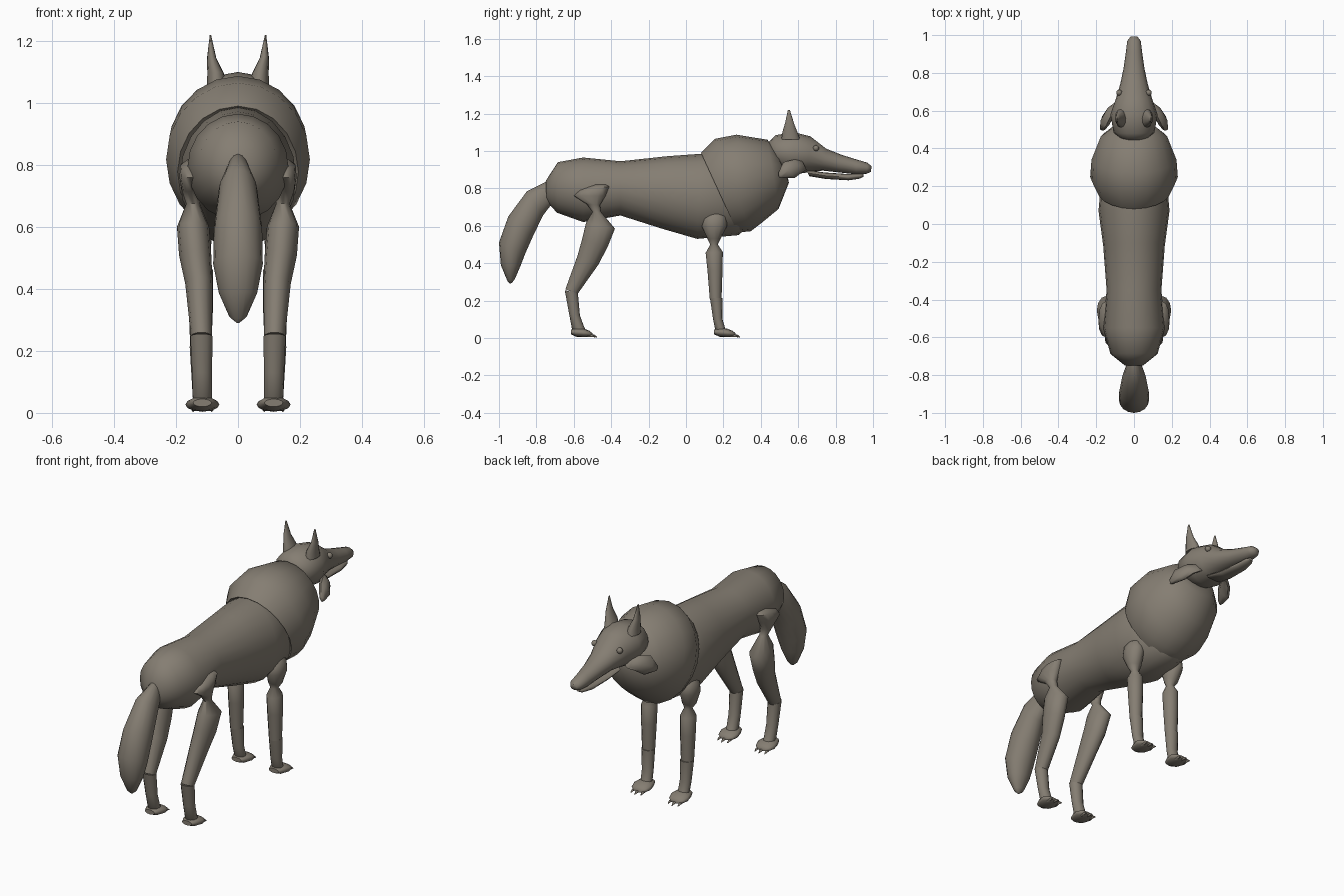
import bpy, bmesh, math
from mathutils import Vector

fur = bpy.data.materials.new("grey brown fur")
fur.diffuse_color = (0.235, 0.208, 0.17, 1)


def finish(name, bm, angle=60):
    bmesh.ops.recalc_face_normals(bm, faces=bm.faces)
    me = bpy.data.meshes.new(name)
    bm.to_mesh(me)
    bm.free()
    me.materials.append(fur)
    ob = bpy.data.objects.new(name, me)
    bpy.context.collection.objects.link(ob)
    bpy.ops.object.select_all(action='DESELECT')
    ob.select_set(True)
    bpy.context.view_layer.objects.active = ob
    bpy.ops.object.shade_smooth_by_angle(angle=math.radians(angle))
    return ob


def loft(name, rings, side=1, seg=16, angle=60):
    """Skin elliptical rings; each is (y1, z1, y2, z2, x centre, half width)."""
    bm = bmesh.new()
    loops = []
    for y1, z1, y2, z2, x, w in rings:
        c = Vector((side * x, (y1 + y2) / 2, (z1 + z2) / 2))
        a = Vector((0, (y1 - y2) / 2, (z1 - z2) / 2))
        loops.append([bm.verts.new(c + a * math.cos(t) + Vector((w * math.sin(t), 0, 0)))
                      for t in (2 * math.pi * i / seg for i in range(seg))])
    for p, q in zip(loops, loops[1:]):
        for i in range(seg):
            j = (i + 1) % seg
            bm.faces.new((p[i], p[j], q[j], q[i]))
    bm.faces.new(loops[0])
    bm.faces.new(loops[-1])
    return finish(name, bm, angle)


# torso
loft("body", [
    (-.75, .84, -.745, .73, 0, .05), (-.685, .94, -.69, .67, 0, .125),
    (-.55, .965, -.55, .62, 0, .163), (-.35, .945, -.35, .655, 0, .145),
    (-.1, .972, -.13, .585, 0, .163), (.08, .985, .06, .53, 0, .188),
    (.25, .98, .28, .55, 0, .17), (.32, .9, .34, .6, 0, .1)], seg=20)

# neck ruff
loft("mane", [
    (.16, .93, .27, .64, 0, .15), (.08, .99, .275, .565, 0, .195),
    (.155, 1.065, .345, .57, 0, .232), (.27, 1.087, .41, .62, 0, .225),
    (.435, 1.06, .495, .69, 0, .175), (.47, 1.02, .55, .83, 0, .11),
    (.49, .98, .54, .88, 0, .05)], seg=20)

# head with snout
loft("head", [
    (.435, 1.04, .45, .95, 0, .06), (.48, 1.085, .49, .9, 0, .108),
    (.58, 1.1, .58, .875, 0, .125), (.665, 1.078, .65, .885, 0, .098),
    (.75, 1.012, .73, .895, 0, .073), (.83, .98, .82, .885, 0, .055),
    (.91, .955, .91, .875, 0, .043), (.97, .937, .965, .878, 0, .036),
    (.993, .918, .988, .888, 0, .02)])
loft("lower_jaw", [
    (.64, .9, .66, .865, 0, .05), (.74, .885, .75, .85, 0, .042),
    (.86, .877, .87, .843, 0, .034), (.93, .88, .93, .852, 0, .024),
    (.95, .875, .95, .863, 0, .012)], seg=12)

# tail
loft("tail", [
    (-.7, .83, -.68, .74, 0, .02), (-.75, .835, -.715, .72, 0, .035),
    (-.85, .785, -.765, .655, 0, .062), (-.95, .65, -.82, .54, 0, .078),
    (-1, .51, -.86, .45, 0, .08), (-.99, .39, -.885, .385, 0, .062),
    (-.955, .305, -.915, .315, 0, .028), (-.94, .29, -.93, .295, 0, .006)])


def ball(name, pos, radius):
    bm = bmesh.new()
    bmesh.ops.create_uvsphere(bm, u_segments=12, v_segments=8, radius=radius)
    bmesh.ops.translate(bm, verts=bm.verts, vec=pos)
    return finish(name, bm)


def paw(label, s, x, y):
    """Rounded foot with small claws; y is the heel position."""
    loft(label + "_paw", [
        (y, .045, y, .02, x, .03), (y + .03, .055, y + .03, .006, x, .045),
        (y + .07, .05, y + .07, .004, x, .055), (y + .1, .038, y + .1, .006, x, .045),
        (y + .115, .025, y + .115, .01, x, .025)], s, 12)
    for i in (-1, 0, 1):
        k = y + .125 - .01 * abs(i)
        loft(label + "_claw", [
            (k - .03, .024, k - .03, .006, x + i * .028, .008),
            (k, .018, k, .005, x + i * .03, .006),
            (k + .014, .008, k + .014, .003, x + i * .03, .002)], s, 6)


for s, tag in ((1, "right"), (-1, "left")):
    # ears, eyes and cheek tufts
    loft(tag + "_ear", [
        (.51, 1.06, .61, 1.06, .068, .032), (.515, 1.1, .6, 1.09, .072, .027),
        (.53, 1.15, .58, 1.14, .085, .015), (.545, 1.22, .555, 1.22, .089, .002)], s, 12)
    ball(tag + "_eye", (s * .078, .695, 1.015), .016)
    loft(tag + "_cheek_tuft", [
        (.62, .95, .645, .9, .09, .02), (.58, .955, .62, .885, .12, .028),
        (.52, .94, .58, .855, .148, .028), (.495, .885, .515, .855, .165, .016),
        (.495, .865, .5, .855, .168, .004)], s, 8)

    # hind leg
    loft(tag + "_haunch", [
        (-.5, .82, -.42, .82, .13, .03), (-.57, .79, -.41, .81, .15, .036),
        (-.6, .76, -.43, .76, .152, .037), (-.53, .715, -.46, .71, .15, .03),
        (-.5, .675, -.455, .675, .145, .022), (-.535, .615, -.38, .585, .145, .052),
        (-.555, .53, -.42, .485, .138, .052), (-.58, .44, -.47, .39, .126, .044),
        (-.645, .26, -.58, .235, .118, .034)], s, 12)
    loft(tag + "_hind_shin", [
        (-.648, .255, -.578, .24, .118, .036), (-.625, .13, -.567, .12, .116, .032),
        (-.61, .05, -.545, .06, .115, .031), (-.58, .02, -.53, .03, .115, .03)], s, 12)
    paw(tag + "_hind", s, .115, -.615)

    # front leg
    loft(tag + "_shoulder", [
        (.13, .68, .18, .68, .12, .025), (.09, .64, .215, .65, .13, .045),
        (.085, .595, .22, .6, .132, .048), (.115, .53, .185, .53, .125, .038),
        (.13, .5, .17, .5, .12, .022), (.105, .455, .197, .46, .12, .04),
        (.115, .36, .195, .36, .12, .04), (.127, .21, .19, .21, .12, .034)], s, 12)
    loft(tag + "_fore_shin", [
        (.128, .215, .195, .215, .12, .036), (.145, .1, .195, .1, .117, .032),
        (.155, .05, .21, .05, .115, .031), (.175, .02, .22, .025, .115, .03)], s, 12)
    paw(tag + "_front", s, .115, .15)
